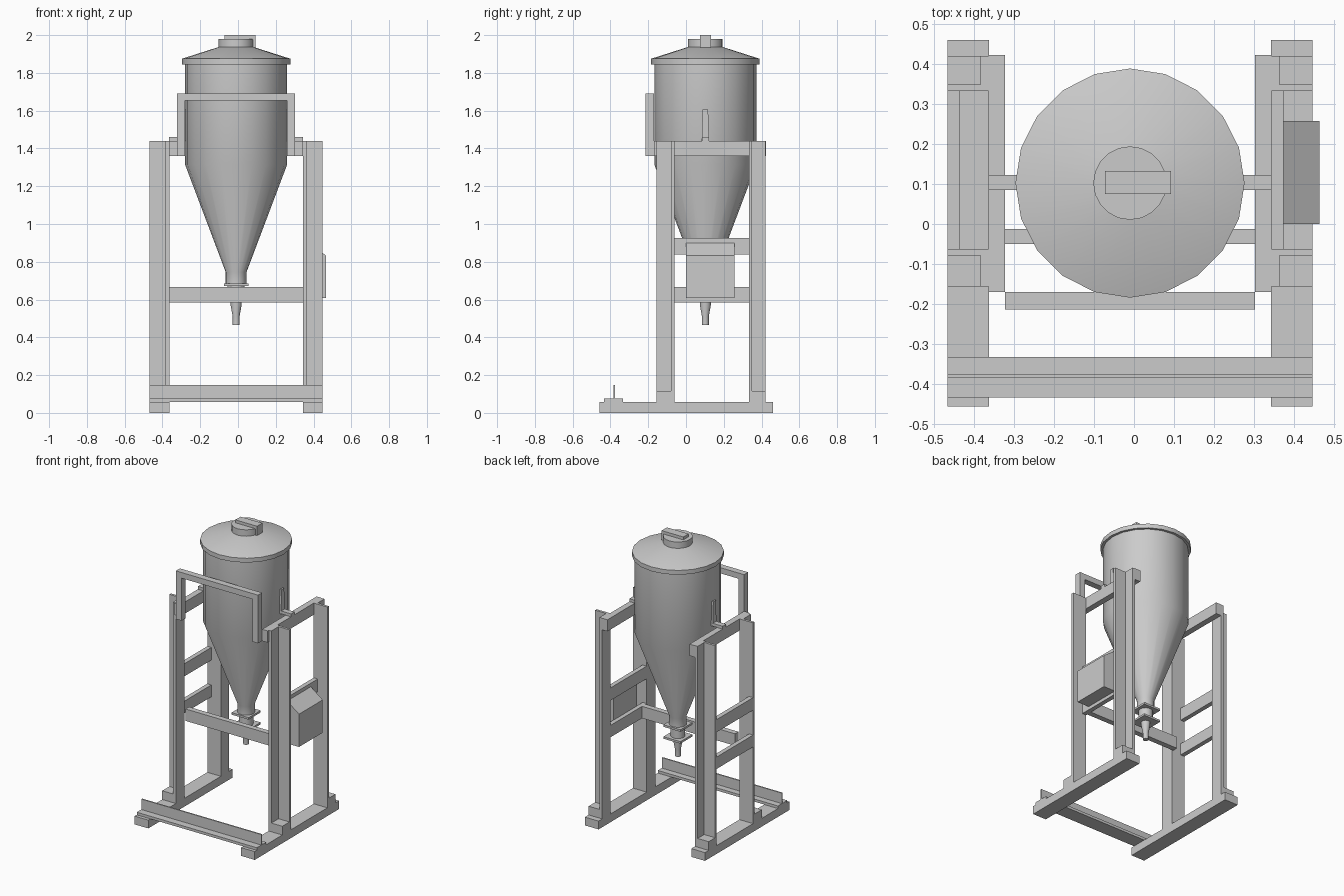
import bpy, bmesh, math

if "Cube" in bpy.data.objects:
    bpy.data.objects.remove(bpy.data.objects["Cube"])

CX, CY = -0.01, 0.1025   # hopper axis; the frame is symmetric about x = CX


def finish(bm, name, smooth=False):
    bmesh.ops.recalc_face_normals(bm, faces=bm.faces)
    me = bpy.data.meshes.new(name)
    bm.to_mesh(me)
    bm.free()
    ob = bpy.data.objects.new(name, me)
    bpy.context.collection.objects.link(ob)
    if smooth:
        bpy.ops.object.select_all(action='DESELECT')
        ob.select_set(True)
        bpy.context.view_layer.objects.active = ob
        bpy.ops.object.shade_smooth_by_angle(angle=math.radians(25))
    return ob


def extrude(name, pts, vec):
    """Closed planar outline swept along vec."""
    bm = bmesh.new()
    face = bm.faces.new([bm.verts.new(p) for p in pts])
    new = bmesh.ops.extrude_face_region(bm, geom=[face])['geom']
    bmesh.ops.translate(bm, vec=vec, verts=[v for v in new if isinstance(v, bmesh.types.BMVert)])
    return finish(bm, name)


def box(name, x0, x1, y0, y1, z0, z1):
    return extrude(name, [(x0, y0, z0), (x1, y0, z0), (x1, y1, z0), (x0, y1, z0)], (0, 0, z1 - z0))


def lathe(name, profile, sides=20):
    """Capped (radius, z) profile revolved around the hopper axis."""
    bm = bmesh.new()
    rings = []
    for r, z in profile:
        rings.append([bm.verts.new((CX + r * math.cos(2 * math.pi * i / sides),
                                    CY + r * math.sin(2 * math.pi * i / sides), z))
                      for i in range(sides)])
    for a, b in zip(rings, rings[1:]):
        for i in range(sides):
            j = (i + 1) % sides
            bm.faces.new((a[i], a[j], b[j], b[i]))
    bm.faces.new(rings[0])
    bm.faces.new(rings[-1])
    return finish(bm, name, smooth=True)


# Hopper body, lid and filler cap
lathe("hopper", [(0.055, 0.685), (0.055, 0.745), (0.27, 1.314), (0.27, 1.85)])
lathe("lid", [(0.287, 1.845), (0.287, 1.875), (0.095, 1.936)])
lathe("filler_cap", [(0.092, 1.925), (0.092, 1.98)])

# Cap handle bent down over the cap edge
extrude("cap_handle", [(-0.0725, 0.075, 1.978), (-0.0725, 0.075, 2.0), (0.0925, 0.075, 2.0),
                       (0.0925, 0.075, 1.935), (0.08, 0.075, 1.935), (0.08, 0.075, 1.978)],
        (0, 0.0575, 0))

# Outlet: two square flanges, valve tube and nozzle
for i, z in enumerate((0.672, 0.59)):
    box(f"outlet_flange_{i + 1}", CX - 0.065, CX + 0.065, CY - 0.065, CY + 0.065, z, z + 0.014)
lathe("valve_tube", [(0.045, 0.6), (0.045, 0.68)])
lathe("nozzle", [(0.029, 0.595), (0.029, 0.57), (0.018, 0.51), (0.018, 0.465)])

# Side frames: everything mirrored about the hopper axis
for side, s in (("left", -1), ("right", 1)):
    def mbox(name, a, b, *rest):
        return box(f"{side}_{name}", *sorted((CX + s * a, CX + s * b)), *rest)

    mbox("base_beam", 0.3535, 0.4575, -0.457, 0.461, 0, 0.057)
    mbox("top_rail", 0.313, 0.355, -0.17, 0.423, 1.36, 1.44)

    # Angle-section posts opening to the outer corner, with foot blocks
    for end, inner, outer in (("front", -0.062, -0.157), ("back", 0.333, 0.421)):
        t = 0.017 if outer > inner else -0.017
        section = [(0.3535, inner), (0.4575, inner), (0.4575, inner + t),
                   (0.374, inner + t), (0.374, outer), (0.3535, outer)]
        extrude(f"{side}_{end}_post", [(CX + s * a, y, 0.057) for a, y in section],
                (0, 0, 1.383))
        mbox(f"{end}_foot_block", 0.374, 0.4575, *sorted((inner + t, outer)), 0.057, 0.117)

    # Hopper support: horizontal tab and tapered upright
    mbox("support_tab", 0.265, 0.355, 0.085, 0.123, 1.44, 1.46)
    x = CX + s * 0.262
    extrude(f"{side}_support_upright",
            [(x, 0.083, 1.44), (x, 0.122, 1.44), (x, 0.117, 1.605), (x, 0.088, 1.605)],
            (s * 0.018, 0, 0))

# Side rails sit on the left edge of each frame
for side, x in (("left", -0.4675), ("right", 0.3435)):
    for level, z0, z1 in (("lower", 0.585, 0.667), ("upper", 0.838, 0.925)):
        box(f"{side}_{level}_rail", x, x + 0.031, -0.062, 0.333, z0, z1)

# Crossbar between the two frames
box("crossbar", -0.365, 0.3445, -0.05, -0.0125, 0.585, 0.667)

# Front arch fixed to the ends of the top rails
arch = [(-0.3235, 1.36), (-0.3235, 1.692), (0.3025, 1.692), (0.3025, 1.36),
        (0.26, 1.36), (0.26, 1.653), (-0.28, 1.653), (-0.28, 1.36)]
extrude("front_arch", [(x, -0.214, z) for x, z in arch], (0, 0.044, 0))

# Front floor beam with upright fin
box("floor_beam", -0.4675, 0.4475, -0.434, -0.333, 0.057, 0.075)
box("floor_beam_fin", -0.4675, 0.4475, -0.385, -0.376, 0.075, 0.147)

# Control box with sloped top on the right frame
extrude("control_box", [(0.3725, 0.0, 0.608), (0.465, 0.0, 0.608),
                        (0.465, 0.0, 0.834), (0.3725, 0.0, 0.902)], (0, 0.258, 0))
